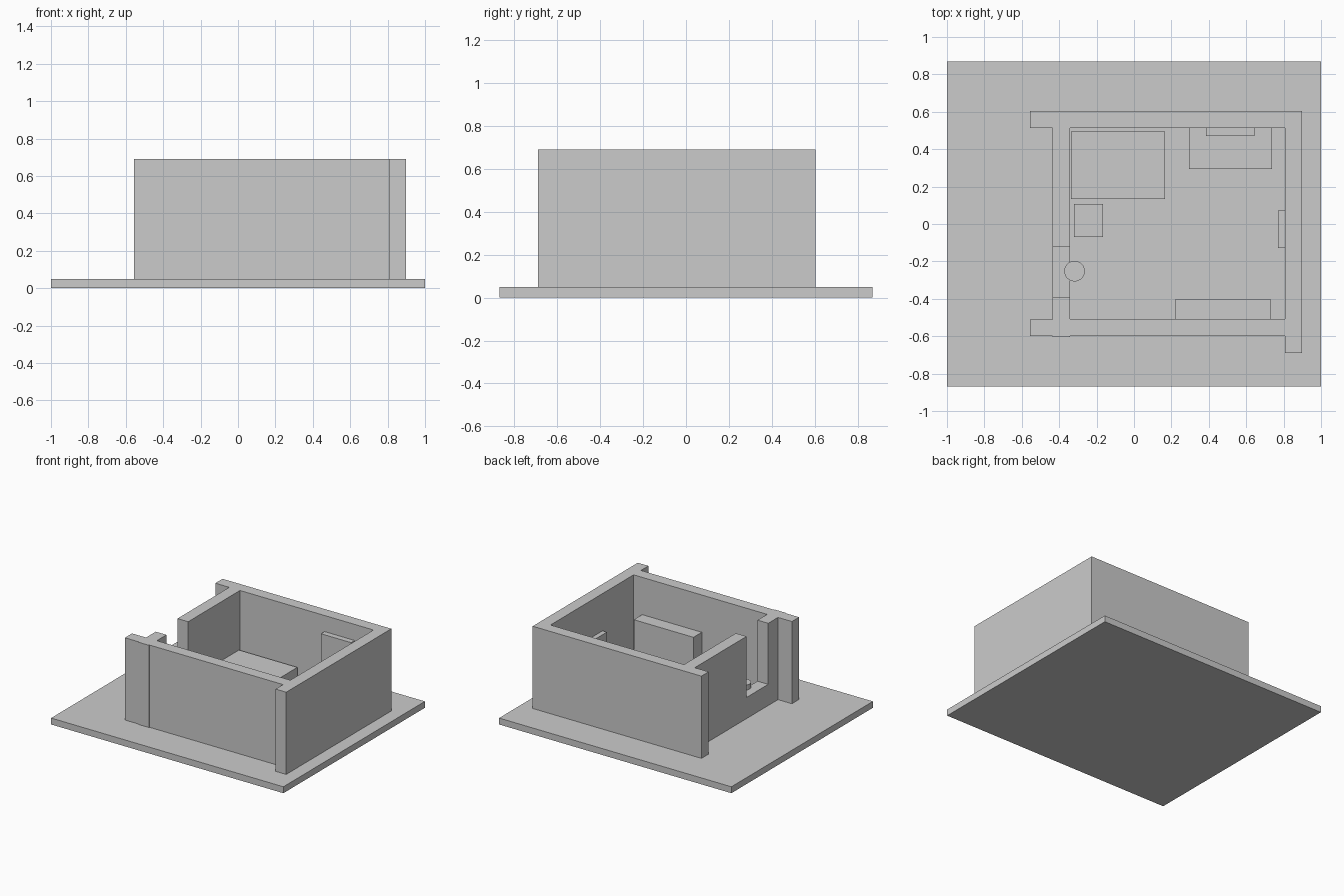
import bpy, bmesh

if "Cube" in bpy.data.objects:
    bpy.data.objects.remove(bpy.data.objects["Cube"])

FLOOR = 0.05
WALL_TOP = 0.69


def extrude(name, outline, z0, z1):
    """Closed prism from an anticlockwise plan outline."""
    bm = bmesh.new()
    face = bm.faces.new([bm.verts.new((x, y, z0)) for x, y in outline])
    top = bmesh.ops.extrude_face_region(bm, geom=[face])["geom"]
    verts = [v for v in top if isinstance(v, bmesh.types.BMVert)]
    bmesh.ops.translate(bm, verts=verts, vec=(0, 0, z1 - z0))
    bmesh.ops.recalc_face_normals(bm, faces=bm.faces)
    mesh = bpy.data.meshes.new(name)
    bm.to_mesh(mesh)
    bm.free()
    obj = bpy.data.objects.new(name, mesh)
    bpy.context.collection.objects.link(obj)
    return obj


def box(name, x0, x1, y0, y1, z0, z1):
    return extrude(name, [(x0, y0), (x1, y0), (x1, y1), (x0, y1)], z0, z1)


# Base plate
box("floor_slab", -1, 1, -0.87, 0.87, 0, FLOOR)

# Room walls as one plan outline, open at the window gap on the left
walls = [
    (-0.435, -0.39), (-0.435, -0.51), (-0.555, -0.51), (-0.555, -0.598),
    (-0.435, -0.598), (-0.435, -0.604), (-0.343, -0.604), (-0.343, -0.598),
    (0.807, -0.598), (0.807, -0.69), (0.898, -0.69), (0.898, 0.603),
    (-0.555, 0.603), (-0.555, 0.514), (-0.435, 0.514), (-0.435, -0.123),
    (-0.343, -0.123), (-0.343, 0.514), (0.807, 0.514), (0.807, -0.508),
    (-0.343, -0.508), (-0.343, -0.39),
]
extrude("room_walls", walls, FLOOR, WALL_TOP)
box("window_sill_wall", -0.435, -0.343, -0.39, -0.123, FLOOR, 0.215)

# Furniture
box("bed", -0.338, 0.165, 0.135, 0.495, FLOOR, 0.235)
box("bedside_table", -0.32, -0.165, -0.07, 0.107, FLOOR, 0.18)
box("desk", 0.295, 0.737, 0.295, 0.514, FLOOR, 0.25)
box("wall_mirror", 0.385, 0.645, 0.47, 0.514, 0.25, 0.565)
box("bookcase", 0.22, 0.733, -0.508, -0.405, FLOOR, 0.40)
box("wall_panel", 0.77, 0.807, -0.127, 0.072, FLOOR, 0.40)

# Round stool by the window
z_top = 0.255
bpy.ops.mesh.primitive_cylinder_add(vertices=32, radius=0.055, depth=z_top - FLOOR,
                                    location=(-0.318, -0.252, (z_top + FLOOR) / 2))
bpy.context.object.name = "round_stool"
bpy.ops.object.shade_smooth_by_angle()
